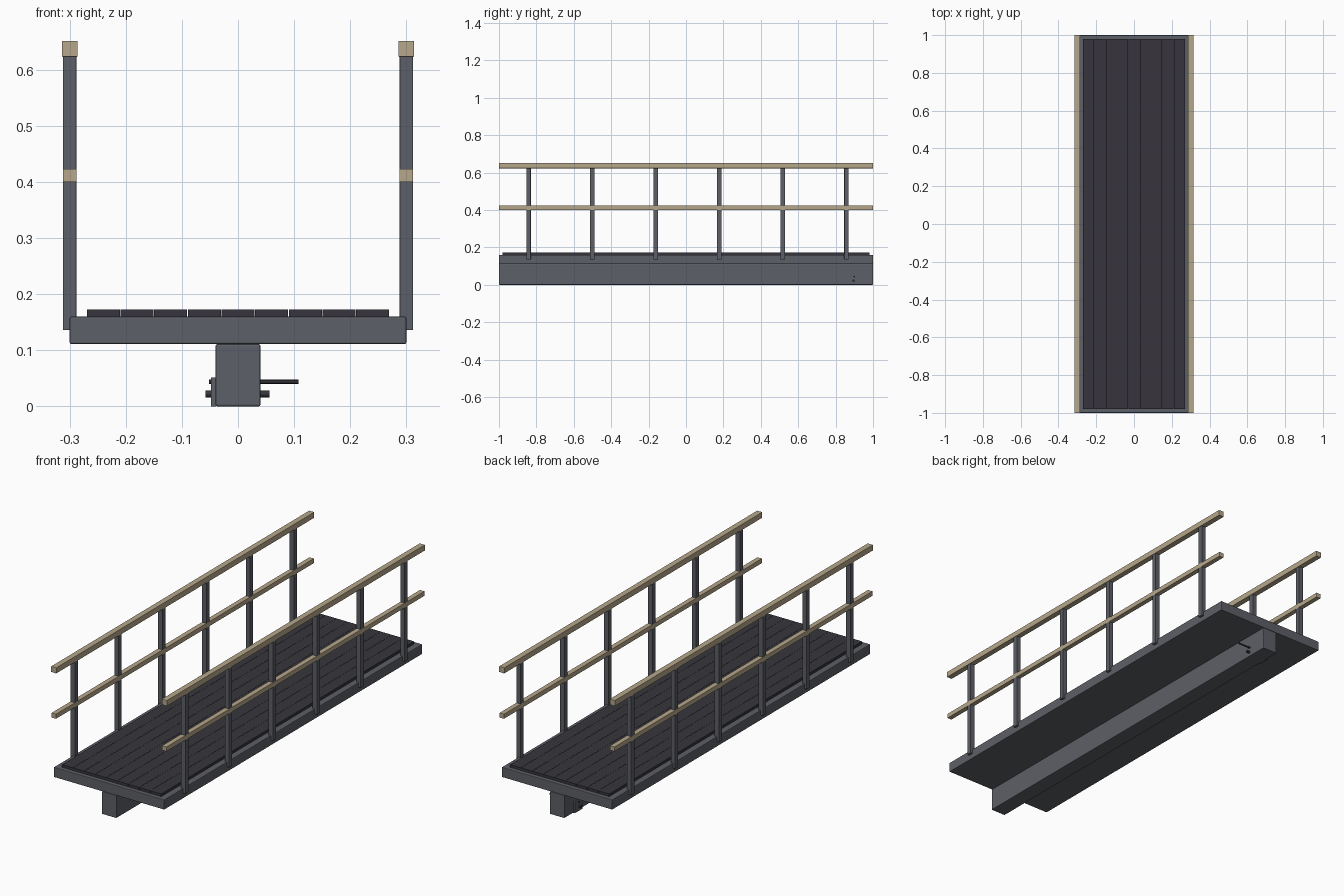
import bpy
import math

cube = bpy.data.objects.get("Cube")
if cube:
    bpy.data.objects.remove(cube, do_unlink=True)


def material(name, rgb):
    mat = bpy.data.materials.new(name)
    mat.use_nodes = True
    mat.diffuse_color = (*rgb, 1)
    mat.node_tree.nodes["Principled BSDF"].inputs["Base Color"].default_value = (*rgb, 1)
    return mat


steel = material("grey steel", (0.108, 0.115, 0.135))
dark = material("dark decking", (0.038, 0.036, 0.045))
wood = material("pale wood", (0.47, 0.39, 0.26))


def finish(obj, name, mat, bevel):
    obj.name = name
    obj.data.materials.append(mat)
    if bevel:
        mod = obj.modifiers.new("Soft edges", "BEVEL")
        mod.width = bevel
        mod.segments = 2
    return obj


def box(name, x, y, z, mat, bevel=0.0):
    """Box from (low, high) ranges on each axis."""
    ranges = (x, y, z)
    bpy.ops.mesh.primitive_cube_add(size=1, location=[(a + b) / 2 for a, b in ranges])
    obj = bpy.context.object
    obj.scale = [b - a for a, b in ranges]
    bpy.ops.object.transform_apply(location=False, rotation=False, scale=True)
    return finish(obj, name, mat, bevel)


def rod(name, x, y, z, radius, mat, sides=12):
    """Round bar lying along x."""
    bpy.ops.mesh.primitive_cylinder_add(
        vertices=sides, radius=radius, depth=x[1] - x[0],
        location=((x[0] + x[1]) / 2, y, z), rotation=(0, math.pi / 2, 0))
    bpy.ops.object.shade_smooth_by_angle()
    return finish(bpy.context.object, name, mat, 0)


length = (-1, 1)

# Main girder and deck frame
box("girder", (-0.04, 0.04), length, (0, 0.111), steel, 0.003)
box("deck_frame", (-0.3, 0.3), length, (0.111, 0.16), steel, 0.003)

# Deck boards running lengthwise
board_count, board_width = 9, 0.06
for i in range(board_count):
    left = (i - board_count / 2) * board_width
    box(f"deck_board_{i + 1}", (left + 0.0005, left + board_width - 0.0005),
        (-0.98, 0.98), (0.158, 0.173), dark)

# Railings on both sides
for side, sx in (("left", 1), ("right", -1)):
    centre = sx * 0.3
    for i in range(6):
        y = -0.842 + i * 0.34
        box(f"{side}_post_{i + 1}", (centre - 0.012, centre + 0.012),
            (y - 0.012, y + 0.012), (0.136, 0.624), steel, 0.001)
    box(f"{side}_handrail", (centre - 0.014, centre + 0.014), length,
        (0.623, 0.651), wood, 0.001)
    box(f"{side}_middle_rail", (centre - 0.0122, centre + 0.0122), length,
        (0.4, 0.423), wood, 0.001)

# Locking hardware near the back of the girder
box("lock_plate", (-0.048, -0.039), (0.87, 0.93), (0, 0.051), steel)
rod("lock_pin", (-0.052, 0.108), 0.9, 0.044, 0.004, dark)
rod("lock_bolt", (-0.058, 0.056), 0.895, 0.022, 0.006, dark)
